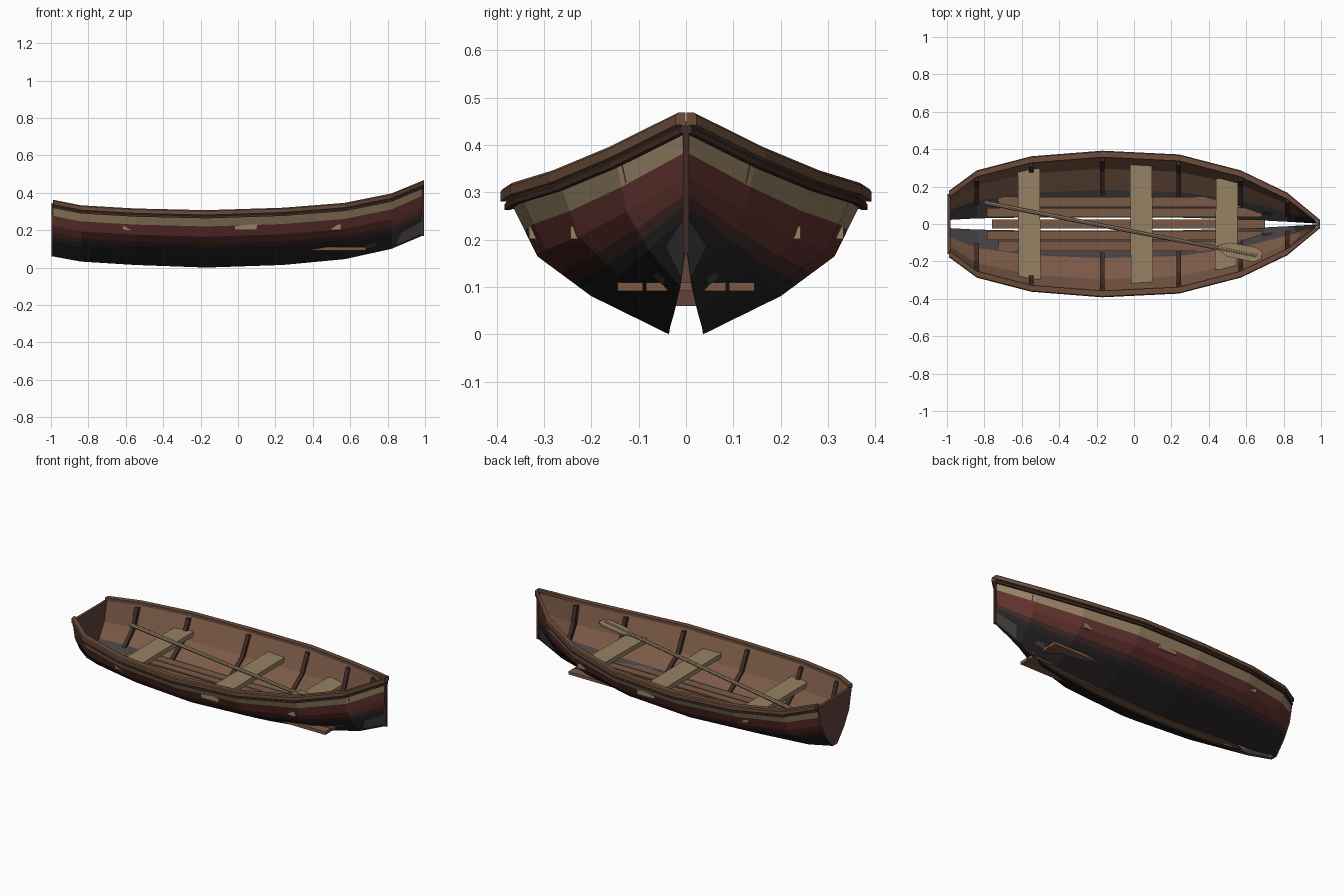
import bpy, bmesh
from math import atan2
from mathutils import Vector, Matrix

cube = bpy.data.objects.get("Cube")
if cube:
    bpy.data.objects.remove(cube, do_unlink=True)

# Colours, given as display values and stored linear
COLOURS = {
    "cream_wood": (0.59, 0.51, 0.39),
    "red_paint": (0.38, 0.195, 0.18),
    "maroon_fade": (0.25, 0.16, 0.15),
    "black_tar": (0.15, 0.14, 0.14),
    "inner_brown": (0.48, 0.35, 0.275),
    "bilge_grey": (0.27, 0.25, 0.26),
    "rail_brown": (0.42, 0.30, 0.23),
    "dark_timber": (0.25, 0.17, 0.145),
    "transom_brown": (0.38, 0.26, 0.235),
}
MATS = {}
for key, srgb in COLOURS.items():
    m = bpy.data.materials.new(key)
    m.use_nodes = True
    lin = [((c + 0.055) / 1.055) ** 2.4 for c in srgb] + [1]
    m.diffuse_color = lin
    node = m.node_tree.nodes["Principled BSDF"]
    node.inputs["Base Color"].default_value = lin
    node.inputs["Roughness"].default_value = 0.9
    MATS[key] = m


def finish(name, bm, mats, mirror=False):
    bmesh.ops.recalc_face_normals(bm, faces=bm.faces)
    me = bpy.data.meshes.new(name)
    bm.to_mesh(me)
    bm.free()
    for k in mats:
        me.materials.append(MATS[k])
    ob = bpy.data.objects.new(name, me)
    bpy.context.collection.objects.link(ob)
    if mirror:
        mod = ob.modifiers.new("Mirror", "MIRROR")
        mod.use_axis = (False, True, False)
        mod.use_mirror_merge = False
    return ob


def loft(name, sections, strips, mirror=True):
    """Skin closed sections; strips names the colour of each section edge."""
    names = list(dict.fromkeys(strips))
    bm = bmesh.new()
    rings = [[bm.verts.new(p) for p in s] for s in sections]
    n = len(rings[0])
    for a, b in zip(rings, rings[1:]):
        for i in range(n):
            j = (i + 1) % n
            f = bm.faces.new((a[i], a[j], b[j], b[i]))
            f.material_index = names.index(strips[i % len(strips)])
    for r in (rings[0], rings[-1]):
        bm.faces.new(r)
    return finish(name, bm, names, mirror)


def box(name, centre, size, mat, mirror=False, yaw=0):
    bm = bmesh.new()
    bmesh.ops.create_cube(bm, size=1, matrix=Matrix.Translation(centre)
                          @ Matrix.Rotation(yaw, 4, "Z") @ Matrix.Diagonal((*size, 1)))
    return finish(name, bm, [mat], mirror)


# Hull stations: x, half beam, sheer height, bottom height, half keel gap
STATIONS = [
    (-0.99, 0.16, 0.345, 0.06, 0.022),
    (-0.84, 0.27, 0.315, 0.032, 0.03),
    (-0.55, 0.345, 0.298, 0.014, 0.035),
    (-0.17, 0.375, 0.289, 0.0, 0.036),
    (0.24, 0.355, 0.302, 0.014, 0.034),
    (0.57, 0.27, 0.328, 0.045, 0.025),
    (0.82, 0.15, 0.378, 0.10, 0.012),
    (0.985, 0.005, 0.45, 0.17, 0.002),
]
PROFILE = [(0, 0), (0.28, 0.485), (0.57, 0.82), (1, 1)]
LEVELS = [0, 0.28, 0.36, 0.44, 0.57, 0.76, 1]


def outer(st, t):
    """Outer hull point at height fraction t."""
    x, beam, sheer, low, gap = st
    for (t0, f0), (t1, f1) in zip(PROFILE, PROFILE[1:]):
        if t <= t1:
            f = f0 + (f1 - f0) * (t - t0) / (t1 - t0)
            break
    return Vector((x, gap + (beam - gap) * f, low + (sheer - low) * t))


def inner(st, t):
    p = outer(st, t)
    return Vector((p.x, max(st[4], p.y - 0.018), p.z + 0.012 * (1 - t)))


# Painted hull sides, outside and inside in one closed skin
outside = ["black_tar", "black_tar", "maroon_fade", "red_paint", "red_paint", "cream_wood"]
inside = ["inner_brown"] * 5 + ["bilge_grey"]
loft("hull_side",
     [[outer(s, t) for t in LEVELS] + [inner(s, t) for t in reversed(LEVELS)] for s in STATIONS],
     outside + ["rail_brown"] + inside + ["black_tar"])


# Gunwale cap and the rubbing strip below it
def rail(name, y0, y1, z0, z1, mat):
    secs = []
    for x, beam, sheer, low, gap in STATIONS:
        if x > 0.9:
            x += 0.01
        a, b = max(0.001, beam + y0), beam + y1
        secs.append([(x, a, sheer + z0), (x, b, sheer + z0),
                     (x, b, sheer + z1 - 0.006), (x, b - 0.005, sheer + z1), (x, a, sheer + z1)])
    loft(name, secs, [mat])


rail("gunwale_cap", -0.018, 0.017, -0.008, 0.018, "rail_brown")
rail("rubbing_strip", -0.004, 0.008, -0.026, -0.008, "dark_timber")

# Stern board
edge = [outer(STATIONS[0], t) for t in LEVELS]
ring = edge + [Vector((p.x, -p.y, p.z)) for p in reversed(edge)]
loft("transom", [[p + Vector((dx, 0, 0)) for p in ring] for dx in (-0.006, 0.01)],
     ["transom_brown"], mirror=False)

# Stem post
box("stem_post", (0.988, 0, 0.31), (0.014, 0.012, 0.28), "dark_timber")

# Ribs follow the inside of the hull
for k, st in enumerate(STATIONS[1:-1]):
    secs = []
    for t in (0.26, 0.57, 0.97):
        p = inner(st, t)
        secs.append([p + Vector((dx, dy, 0)) for dx, dy in
                     ((-0.012, 0.008), (0.012, 0.008), (0.012, -0.018), (-0.012, -0.018))])
    loft(f"rib_{k + 1}", secs, ["dark_timber"])

# Benches
for name, x, half, yaw in (("rear_bench", -0.56, 0.295, 0.01),
                           ("middle_bench", 0.04, 0.332, 0.01),
                           ("front_bench", 0.495, 0.243, -0.015)):
    box(name, (x, 0, 0.215), (0.118, half * 2, 0.028), "cream_wood", yaw=yaw)

# Floor boards
box("centre_floor_board", (-0.03, 0, 0.1), (1.46, 0.046, 0.018), "inner_brown")
box("inner_floor_board", (-0.05, 0.061, 0.1), (1.47, 0.048, 0.018), "inner_brown", True)
box("outer_floor_board", (-0.02, 0.118, 0.1), (1.41, 0.054, 0.018), "inner_brown", True)

# Oar: round shaft and flat tapered blade
start, end = Vector((-0.8, 0.115, 0.262)), Vector((0.66, -0.17, 0.292))
along = end - start
bm = bmesh.new()
bmesh.ops.create_cone(bm, cap_ends=True, segments=8, radius1=0.012, radius2=0.01,
                      depth=along.length,
                      matrix=Matrix.Translation((start + end) / 2)
                      @ along.to_track_quat("Z", "Y").to_matrix().to_4x4())
finish("oar_shaft", bm, ["cream_wood"])

outline = [(-0.13, 0.012), (-0.07, 0.038), (0.07, 0.04), (0.11, 0.022)]
ring = [(x, y) for x, y in outline] + [(x, -y) for x, y in reversed(outline)]
blade = loft("oar_blade", [[(x, y, z) for x, y in ring] for z in (-0.005, 0.005)],
             ["cream_wood"], mirror=False)
blade.location = (0.575, -0.15, 0.29)
blade.rotation_euler = (0, -0.02, atan2(along.y, along.x))
